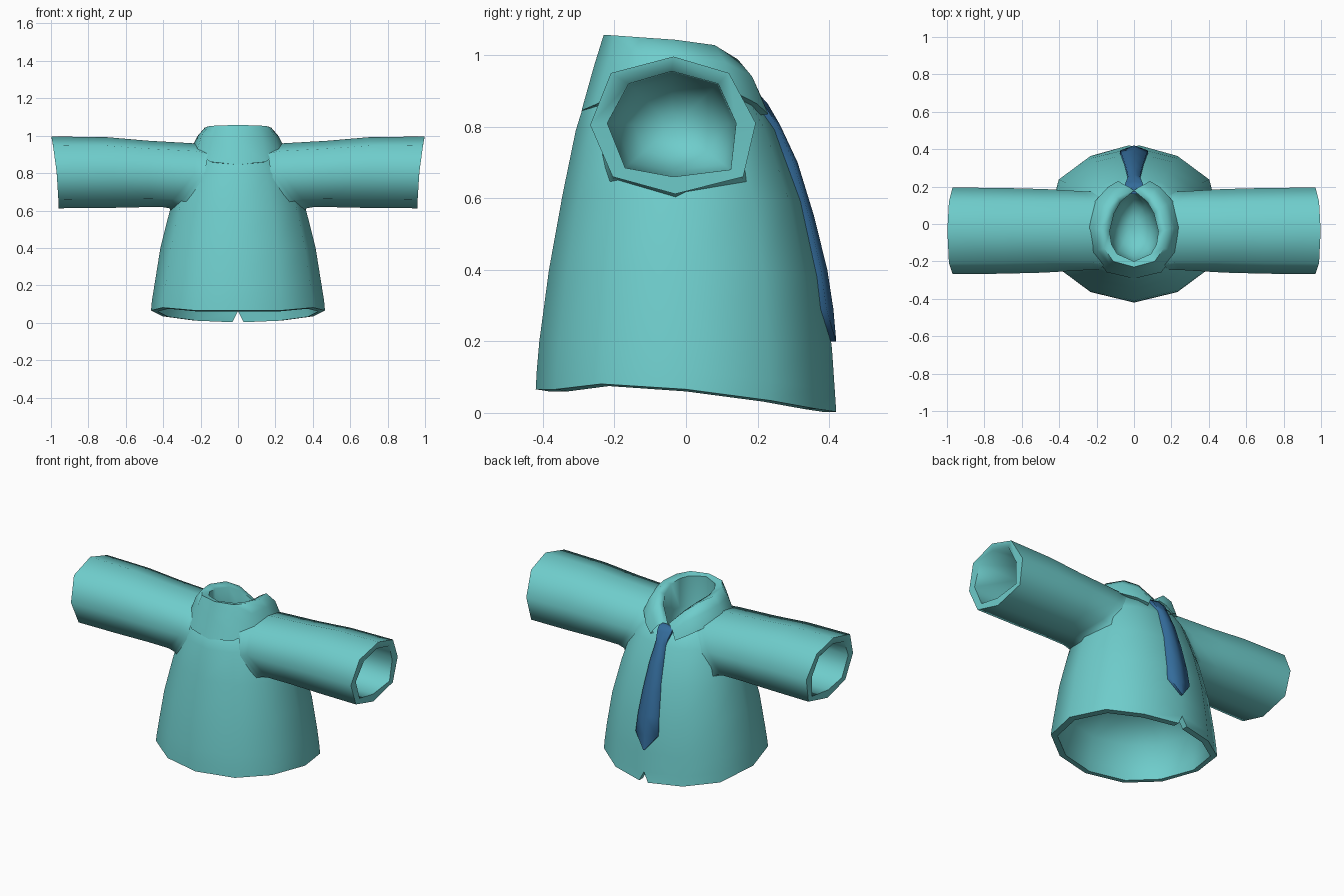
import bpy, bmesh, math
from mathutils import Vector
from mathutils.bvhtree import BVHTree

if "Cube" in bpy.data.objects:
    bpy.data.objects.remove(bpy.data.objects["Cube"])


def material(name, rgb):
    m = bpy.data.materials.new(name)
    m.diffuse_color = (*rgb, 1)
    m.use_nodes = True
    m.node_tree.nodes["Principled BSDF"].inputs["Base Color"].default_value = m.diffuse_color
    return m


teal = material("teal_cloth", (0.158, 0.61, 0.602))
blue = material("blue_tie", (0.034, 0.15, 0.33))


def loft(bm, rings, wrap=True):
    """Skin a list of equal-length point rings; returns their vertices."""
    rows = [[bm.verts.new(p) for p in r] for r in rings]
    n = len(rows[0])
    for a, b in zip(rows, rows[1:]):
        for i in range(n if wrap else n - 1):
            j = (i + 1) % n
            bm.faces.new((a[i], a[j], b[j], b[i]))
    return rows


def finish(bm, name, mat, angle=60):
    bmesh.ops.remove_doubles(bm, verts=bm.verts, dist=0.0005)
    bmesh.ops.recalc_face_normals(bm, faces=bm.faces)
    me = bpy.data.meshes.new(name)
    bm.to_mesh(me)
    bm.free()
    ob = bpy.data.objects.new(name, me)
    bpy.context.collection.objects.link(ob)
    me.materials.append(mat)
    bpy.ops.object.select_all(action='DESELECT')
    bpy.context.view_layer.objects.active = ob
    ob.select_set(True)
    bpy.ops.object.shade_smooth_by_angle(angle=math.radians(angle))
    return ob


# Body: twelve-sided flared shell, split at the centre of the hem
def body_ring(hx, yb, yf, zb, zs, zf, slit=0.0, lift=0.0):
    pts = []
    for k in range(13):
        t = 2 * math.pi * k / 12
        c, s = math.cos(t), math.sin(t)
        x = hx * s
        if k in (0, 12):
            x = slit if k == 0 else -slit
        y = c * (yf if c > 0 else -yb)
        if k in (2, 4, 8, 10):            # slightly boxy corners
            y *= 1.13
        z = zs + abs(c) * ((zf if c > 0 else zb) - zs)
        if k in (4, 8):
            z += lift
        pts.append((x, y, z))
    return pts


bm = bmesh.new()
rows = loft(bm, [
    body_ring(0.16, -0.21, 0.165, 0.93, 0.95, 0.88),
    body_ring(0.225, -0.280, 0.195, 0.88, 0.93, 0.88),
    body_ring(0.305, -0.308, 0.255, 0.79, 0.80, 0.79),
    body_ring(0.362, -0.345, 0.333, 0.61, 0.61, 0.59),
    body_ring(0.415, -0.383, 0.383, 0.40, 0.40, 0.38),
    body_ring(0.447, -0.410, 0.408, 0.20, 0.20, 0.18),
    body_ring(0.460, -0.417, 0.416, 0.12, 0.12, 0.062),
    body_ring(0.465, -0.420, 0.420, 0.066, 0.066, 0.003, 0.03, 0.015),
    body_ring(0.430, -0.382, 0.382, 0.060, 0.060, 0.003, 0.03, 0.015),
    body_ring(0.425, -0.380, 0.380, 0.12, 0.12, 0.062),
    body_ring(0.395, -0.355, 0.355, 0.27, 0.27, 0.26),
    body_ring(0.25, -0.22, 0.22, 0.38, 0.38, 0.38),
], wrap=False)
bm.faces.new(rows[-1][:12])
for col in (0, 12):                       # walls of the hem slit
    bm.faces.new([rows[r][col] for r in (6, 7, 8, 9)])
bm.normal_update()
body_tree = BVHTree.FromBMesh(bm)
finish(bm, "shirt_body", teal)

# Sleeves: octagonal tubes, flared onto the body, with a recessed cuff opening
OUT = [(-0.035, 0.996), (0.12, 0.95), (0.195, 0.81), (0.16, 0.66),
       (-0.03, 0.612), (-0.205, 0.66), (-0.268, 0.805), (-0.21, 0.95)]
INN = [(-0.04, 0.955), (0.09, 0.92), (0.14, 0.81), (0.125, 0.68),
       (-0.035, 0.66), (-0.17, 0.685), (-0.22, 0.81), (-0.16, 0.92)]


def sleeve_ring(shape, side, x, k=1.0, cuff=False, dz=0.0):
    pts = []
    for y, z in shape:
        up = max(0, (z - 0.612) / 0.384)
        px = 0.96 + 0.038 * up ** 2 if cuff else x
        pts.append((side * px, -0.037 + (y + 0.037) * k,
                    0.80 + (z - 0.80) * k + dz * up))
    return pts


def on_body(ring, side, offset):
    """Slide ring points along x onto the body surface, then out by offset."""
    pts = []
    for x, y, z in ring:
        y = min(max(y, -0.245), 0.175)
        hit = body_tree.ray_cast(Vector((side * 2, y, z)), Vector((-side, 0, 0)))[0]
        hx = abs(hit.x) if hit and abs(hit.x) > 0.17 else 0.17
        pts.append((side * (hx + offset), y, z))
    return pts


for side, name in ((1, "right_sleeve"), (-1, "left_sleeve")):
    bm = bmesh.new()
    rows = loft(bm, [
        on_body(sleeve_ring(OUT, side, 0, 1.07, dz=-0.065), side, -0.008),
        on_body(sleeve_ring(OUT, side, 0, 1.0, dz=-0.045), side, 0.014),
        on_body(sleeve_ring(OUT, side, 0, 0.962, dz=-0.03), side, 0.055),
        sleeve_ring(OUT, side, 0.48, 0.965, dz=-0.016),
        sleeve_ring(OUT, side, 0.70, 0.99, dz=-0.002),
        sleeve_ring(OUT, side, 0, cuff=True),
        sleeve_ring(INN, side, 0, cuff=True),
        sleeve_ring(INN, side, 0.72, 0.98),
        sleeve_ring(INN, side, 0.55, 0.88),
        sleeve_ring(INN, side, 0.46, 0.60),
        sleeve_ring(INN, side, 0.43, 0.22),
    ])
    bm.faces.new(rows[-1])
    finish(bm, name, teal, 80)

# Collar: folded band, open at the tie, with a recessed neck pocket
INNER = [(0.0, 0.178, 0.895), (0.07, 0.12, 0.975), (0.105, 0.06, 1.01),
         (0.13, -0.04, 1.03), (0.12, -0.11, 1.04), (0.09, -0.16, 1.045),
         (0, -0.2, 1.05)]
FOLD = [(0.022, 0.195, 0.905), (0.09, 0.145, 0.988), (0.14, 0.08, 1.028),
        (0.178, -0.03, 1.043), (0.16, -0.13, 1.05), (0.11, -0.2, 1.055),
        (0, -0.23, 1.057)]
MID = [(0.055, 0.212, 0.88), (0.115, 0.185, 0.94), (0.18, 0.11, 0.98),
       (0.215, -0.02, 1.00), (0.195, -0.14, 1.0), (0.13, -0.215, 0.99),
       (0, -0.257, 0.97)]
EDGE = [(0.085, 0.230, 0.835), (0.14, 0.197, 0.865), (0.21, 0.12, 0.905),
        (0.25, -0.02, 0.935), (0.225, -0.155, 0.905), (0.146, -0.258, 0.86),
        (0, -0.292, 0.845)]
TUCK = [(x * 0.85, y * 0.85, z - 0.005) for x, y, z in EDGE]


def whole(half):
    return half + [(-x, y, z) for x, y, z in reversed(half[:-1])]


def pocket(k, z):
    return whole([(x * k, y * k, z) for x, y, _ in INNER])


bm = bmesh.new()
rows = loft(bm, [whole(r) for r in (TUCK, EDGE, MID, FOLD, INNER)] + [
    pocket(1, 0.86), pocket(0.88, 0.77), pocket(0.62, 0.71),
    pocket(0.25, 0.69)], wrap=False)
bm.faces.new(rows[-1][:-1])
finish(bm, "collar", teal, 75)

# Tie: knot, narrow neck, widening blade and pointed tip
TIE = [(0.048, 0.205, 0.89), (0.047, 0.228, 0.865), (0.032, 0.263, 0.805),
       (0.042, 0.312, 0.70), (0.056, 0.358, 0.55), (0.068, 0.395, 0.40),
       (0.074, 0.412, 0.29), (0.004, 0.420, 0.20)]
bm = bmesh.new()
rows = loft(bm, [[(w, y - 0.045, z), (w, y - 0.018 * w / 0.07, z), (0, y, z),
                  (-w, y - 0.018 * w / 0.07, z), (-w, y - 0.045, z)]
                 for w, y, z in TIE])
bm.faces.new(rows[0])
bm.faces.new(rows[-1])
finish(bm, "tie", blue, 80)
